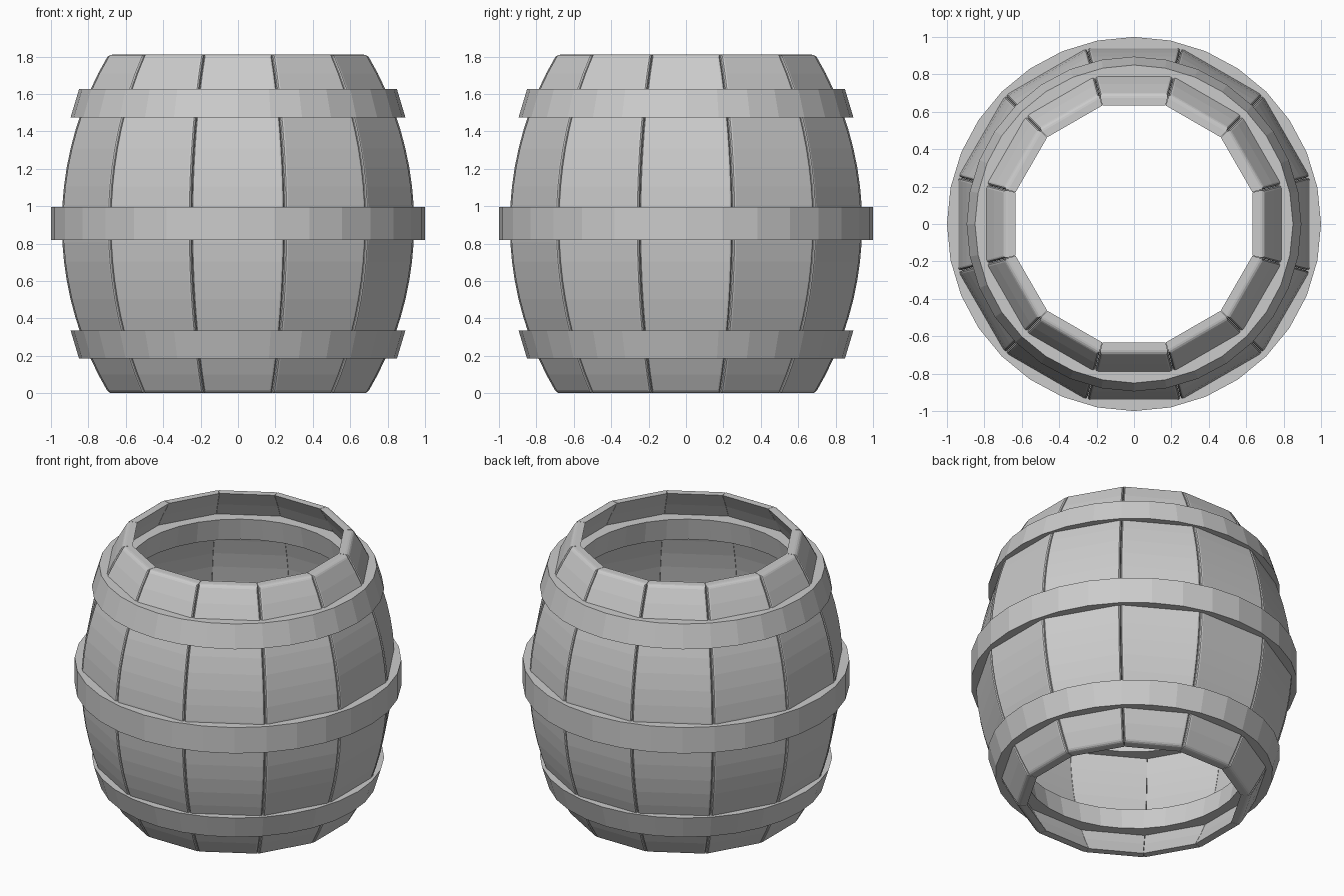
import bpy, bmesh, math

if "Cube" in bpy.data.objects:
    bpy.data.objects.remove(bpy.data.objects["Cube"])

HEIGHT = 1.81
MID = HEIGHT / 2
STAVES = 12
BULGE = 0.942       # outer apothem at the belly
ARC = 1.763         # radius of the stave's side curve
THICK = 0.05
STEPS = 18
HOOP_SIDES = 32


def new_object(name, bm):
    bmesh.ops.recalc_face_normals(bm, faces=bm.faces)
    mesh = bpy.data.meshes.new(name)
    bm.to_mesh(mesh)
    bm.free()
    obj = bpy.data.objects.new(name, mesh)
    bpy.context.collection.objects.link(obj)
    return obj


def apothem(z, inset):
    return BULGE - ARC + math.sqrt((ARC - inset) ** 2 - (z - MID) ** 2)


def stave_mesh(name):
    # Curved board with radial sides and rounded outer edges
    bm = bmesh.new()
    half = math.tan(math.pi / STAVES)
    rows = []
    for i in range(STEPS + 1):
        z = HEIGHT * i / STEPS
        out, inn = apothem(z, 0), apothem(z, THICK)
        rows.append([bm.verts.new((s * (r * half - 0.001), -r, z))
                     for r, s in ((out, -1), (out, 1), (inn, 1), (inn, -1))])
    outer = []
    for a, b in zip(rows, rows[1:]):
        for k in range(4):
            n = (k + 1) % 4
            f = bm.faces.new((a[k], a[n], b[n], b[k]))
            if k == 0:
                outer.append(f)
    bm.faces.new(rows[0])
    bm.faces.new(rows[-1])
    outer_set = set(outer)
    rim = [e for e in bm.edges
           if sum(f in outer_set for f in e.link_faces) == 1]
    bmesh.ops.bevel(bm, geom=rim, offset=0.018, segments=3, profile=0.5,
                    affect='EDGES', clamp_overlap=True)
    return new_object(name, bm)


def hoop(name, z0, z1, r0, r1, in0, in1):
    # Closed ring swept from a four-point section
    bm = bmesh.new()
    section = ((r0, z0), (r1, z1), (in1, z1), (in0, z0))
    rings = []
    for i in range(HOOP_SIDES):
        a = 2 * math.pi * i / HOOP_SIDES
        rings.append([bm.verts.new((r * math.cos(a), r * math.sin(a), z))
                      for r, z in section])
    for i in range(HOOP_SIDES):
        a, b = rings[i], rings[(i + 1) % HOOP_SIDES]
        for k in range(4):
            n = (k + 1) % 4
            bm.faces.new((a[k], b[k], b[n], a[n]))
    return new_object(name, bm)


# Staves: one board repeated around the axis
first = stave_mesh("stave_1")
for i in range(1, STAVES):
    board = bpy.data.objects.new(f"stave_{i + 1}", first.data)
    board.rotation_euler.z = 2 * math.pi * i / STAVES
    bpy.context.collection.objects.link(board)

# Hoops: tapered at both ends, straight at the belly
hoop("lower_hoop", 0.185, 0.335, 0.85, 0.895, 0.67, 0.70)
hoop("middle_hoop", 0.82, 0.995, 1.0, 1.0, 0.83, 0.83)
hoop("upper_hoop", 1.475, 1.625, 0.895, 0.85, 0.70, 0.67)
